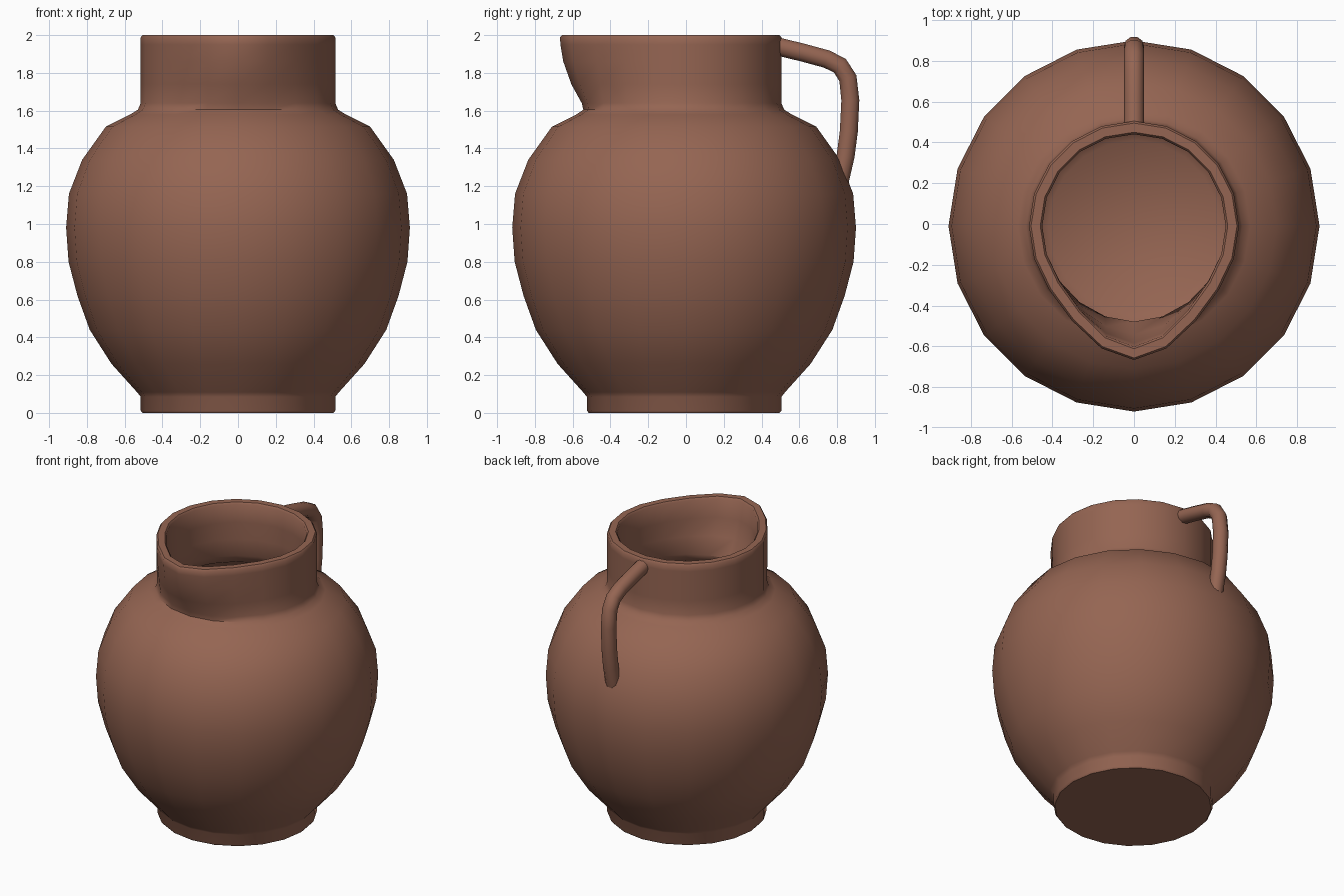
import bpy, bmesh
from math import sin, cos, pi, radians

if "Cube" in bpy.data.objects:
    bpy.data.objects.remove(bpy.data.objects["Cube"])

SIDES = 20
CENTRE_Y = -0.01

clay = bpy.data.materials.new("brown_clay")
clay.use_nodes = True
colour = (0.30, 0.13, 0.085, 1)
clay.diffuse_color = colour
clay.node_tree.nodes["Principled BSDF"].inputs["Base Color"].default_value = colour


def finish(obj, angle):
    bpy.ops.object.select_all(action='DESELECT')
    obj.select_set(True)
    bpy.context.view_layer.objects.active = obj
    bpy.ops.object.shade_smooth_by_angle(angle=radians(angle))


def spout_push(angle, z):
    """Forward pull of the neck wall, strongest at the front of the rim."""
    rise = min(max((z - 1.60) / 0.40, 0), 1)
    height = 1 - (1 - rise) ** 2
    facing = max(-sin(angle), 0)
    return 0.142 * height * facing ** 5


# Jug wall: up the outside, over the rim and down the inside (radius, height)
outer = [(0.505, 0), (0.515, 0.012), (0.515, 0.085), (0.535, 0.11), (0.67, 0.26),
         (0.785, 0.44), (0.85, 0.62), (0.897, 0.80), (0.91, 0.98), (0.895, 1.16),
         (0.825, 1.34), (0.70, 1.515), (0.57, 1.58), (0.53, 1.605), (0.515, 1.64),
         (0.515, 1.74), (0.515, 1.86), (0.515, 1.95), (0.515, 1.988), (0.505, 2.0)]
inner = [(0.46, 2.0), (0.45, 1.988), (0.45, 1.86), (0.45, 1.74), (0.455, 1.62),
         (0.49, 1.56), (0.66, 1.47), (0.775, 1.31), (0.84, 1.14), (0.852, 0.98),
         (0.84, 0.81), (0.73, 0.47), (0.62, 0.29), (0.48, 0.13), (0.42, 0.08)]

bm = bmesh.new()
rings = []
for radius, z in outer + inner:
    ring = []
    for i in range(SIDES):
        a = 2 * pi * i / SIDES
        y = CENTRE_Y + radius * sin(a) - spout_push(a, z)
        ring.append(bm.verts.new((radius * cos(a), y, z)))
    rings.append(ring)
for low, high in zip(rings, rings[1:]):
    for i in range(SIDES):
        j = (i + 1) % SIDES
        bm.faces.new((low[i], low[j], high[j], high[i]))
bm.faces.new(rings[0][::-1])
bm.faces.new(rings[-1])
bmesh.ops.recalc_face_normals(bm, faces=bm.faces)
mesh = bpy.data.meshes.new("jug_body")
bm.to_mesh(mesh)
bm.free()
body = bpy.data.objects.new("jug_body", mesh)
bpy.context.collection.objects.link(body)
mesh.materials.append(clay)
finish(body, 42)

# Handle: round rod from the rim down to the shoulder at the back
path = [(0.465, 1.945), (0.62, 1.907), (0.745, 1.873), (0.815, 1.838),
        (0.857, 1.772), (0.87, 1.655), (0.862, 1.49), (0.845, 1.36), (0.815, 1.23)]
curve = bpy.data.curves.new("handle", 'CURVE')
curve.dimensions = '3D'
curve.bevel_depth = 0.05
curve.bevel_resolution = 3
curve.use_fill_caps = True
spline = curve.splines.new('POLY')
spline.points.add(len(path) - 1)
for point, (y, z) in zip(spline.points, path):
    point.co = (0, y, z, 1)
curve.materials.append(clay)
handle = bpy.data.objects.new("handle", curve)
bpy.context.collection.objects.link(handle)
bpy.ops.object.select_all(action='DESELECT')
handle.select_set(True)
bpy.context.view_layer.objects.active = handle
bpy.ops.object.convert(target='MESH')
finish(bpy.context.view_layer.objects.active, 50)
